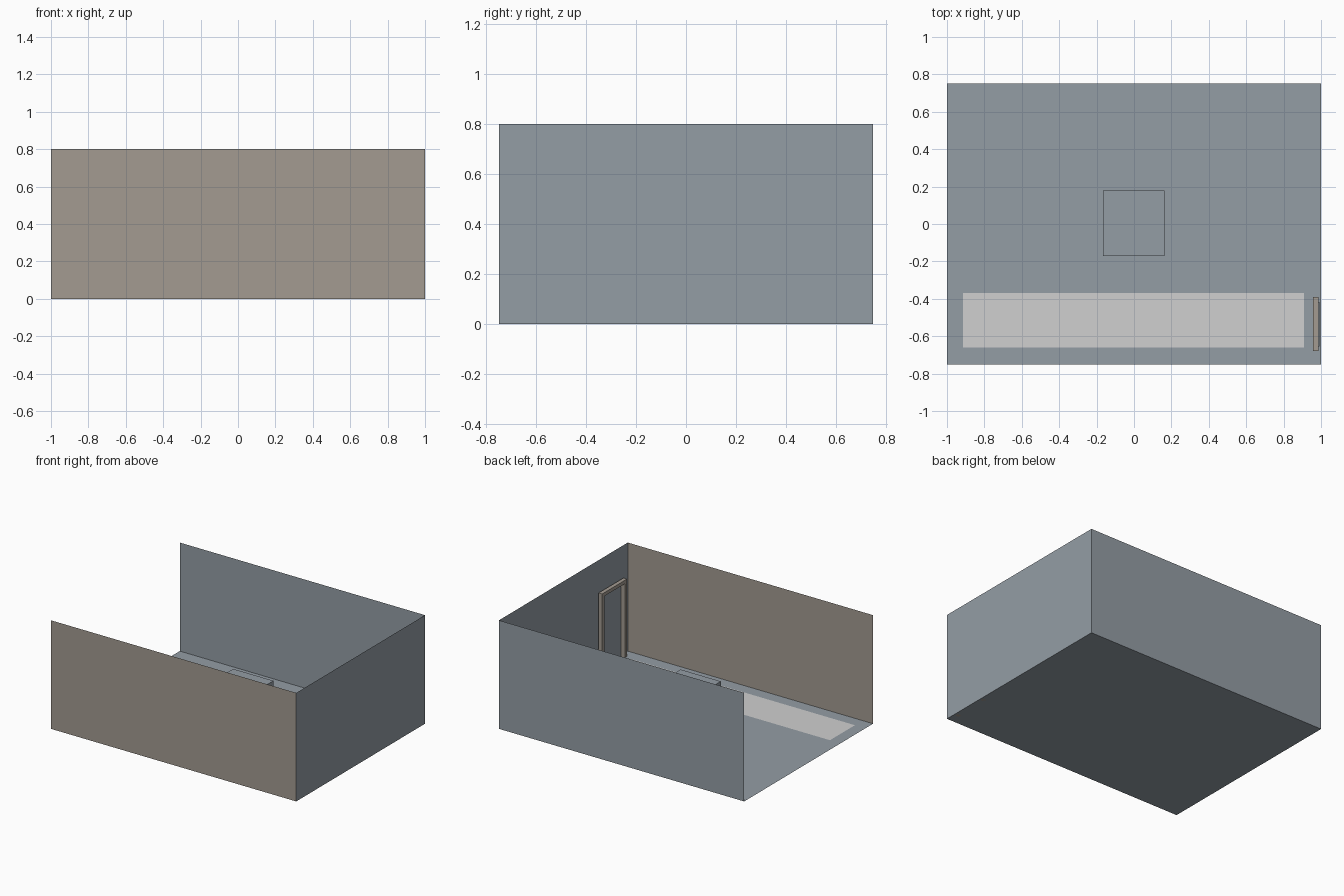
import bpy

if "Cube" in bpy.data.objects:
    bpy.data.objects.remove(bpy.data.objects["Cube"])


def material(name, rgb):
    lin = [((c / 255 + 0.055) / 1.055) ** 2.4 for c in rgb]
    m = bpy.data.materials.new(name)
    m.diffuse_color = (*lin, 1)
    m.use_nodes = True
    m.node_tree.nodes["Principled BSDF"].inputs["Base Color"].default_value = m.diffuse_color
    return m


BLUE_GREY = material("blue_grey", (148, 157, 165))
TAUPE = material("taupe", (163, 155, 145))
PALE = material("pale_grey", (208, 208, 208))


def add_mesh(name, verts, faces, mat):
    mesh = bpy.data.meshes.new(name)
    mesh.from_pydata(verts, [], faces)
    mesh.materials.append(mat)
    obj = bpy.data.objects.new(name, mesh)
    bpy.context.collection.objects.link(obj)
    return obj


def quad(name, a, b, c, d, mat):
    return add_mesh(name, [a, b, c, d], [(0, 1, 2, 3)], mat)


def box(name, x, y, z, mat):
    verts = [(i, j, k) for k in z for j in y for i in x]
    faces = [(0, 2, 3, 1), (4, 5, 7, 6), (0, 1, 5, 4),
             (2, 6, 7, 3), (0, 4, 6, 2), (1, 3, 7, 5)]
    return add_mesh(name, verts, faces, mat)


X, Y, H = 1.0, 0.75, 0.8

# Room shell: thin sheets, left side and ceiling open
quad("floor", (-X, -Y, 0), (X, -Y, 0), (X, Y, 0), (-X, Y, 0), BLUE_GREY)
quad("front_wall", (-X, -Y, 0), (X, -Y, 0), (X, -Y, H), (-X, -Y, H), TAUPE)
quad("back_wall", (X, Y, 0), (-X, Y, 0), (-X, Y, H), (X, Y, H), BLUE_GREY)
quad("right_wall", (X, -Y, 0), (X, Y, 0), (X, Y, H), (X, -Y, H), BLUE_GREY)

# Rug strip along the front wall
R = 0.0006
quad("rug", (-0.915, -0.66, R), (0.91, -0.66, R),
     (0.91, -0.37, R), (-0.915, -0.37, R), PALE)

# Block in the middle of the room
box("centre_block", (-0.165, 0.163), (-0.17, 0.18), (0, 0.31), BLUE_GREY)

# Door on the right wall: two jambs, a header and a recessed leaf
FRAME_X, TOP, W = (0.957, 0.986), 0.57, 0.026
Y0, Y1 = -0.68, -0.39
for name, y in (("front_jamb", (Y0, Y0 + W)), ("back_jamb", (Y1 - W, Y1))):
    box(name, FRAME_X, y, (0, TOP - W), TAUPE)
box("door_header", FRAME_X, (Y0, Y1), (TOP - W, TOP), TAUPE)
box("door_leaf", (0.986, 0.993), (Y0 + W, Y1 - W), (0, TOP - W), BLUE_GREY)
